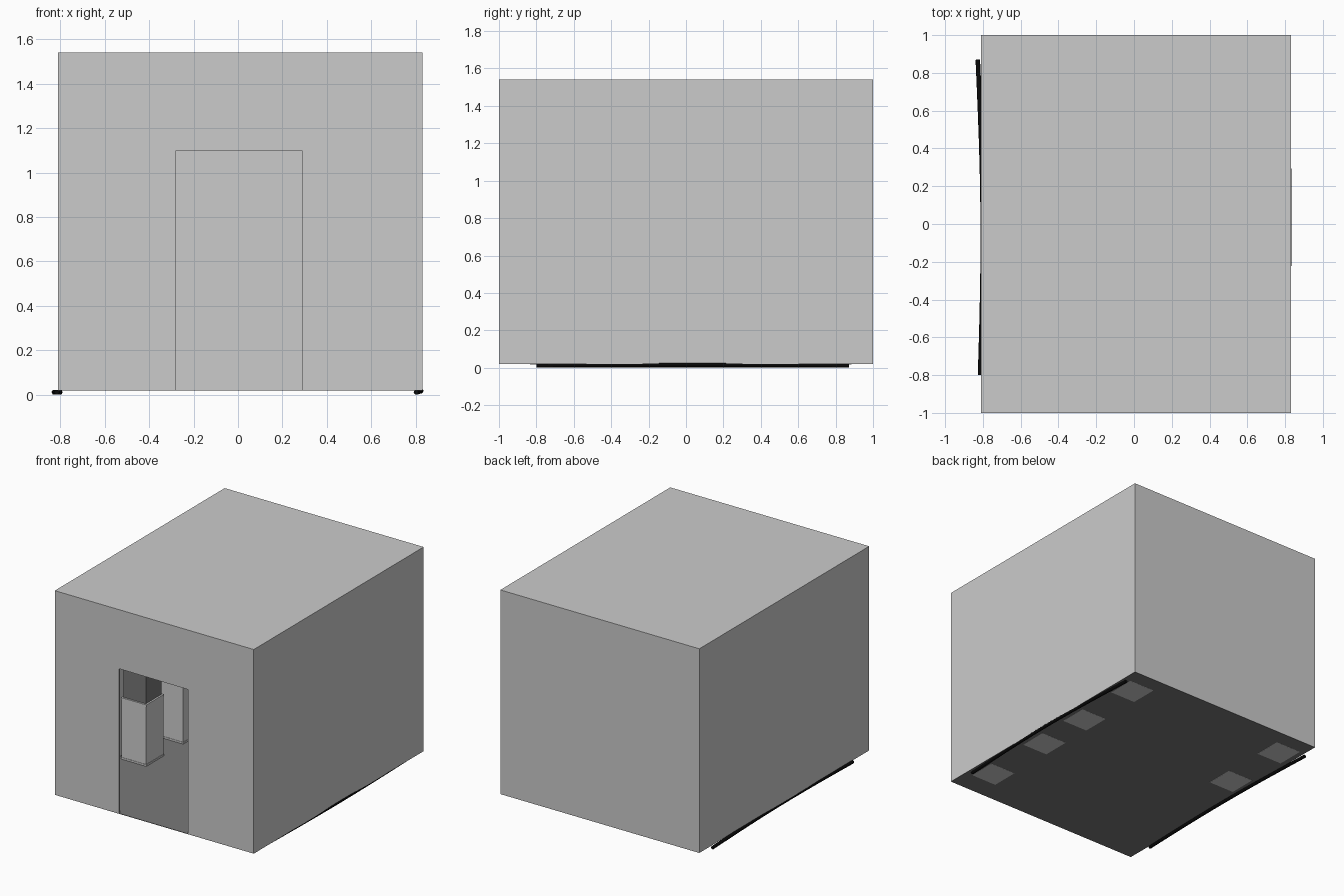
import bpy
import math

if "Cube" in bpy.data.objects:
    bpy.data.objects.remove(bpy.data.objects["Cube"])


def material(name, r, g, b):
    m = bpy.data.materials.new(name)
    m.diffuse_color = (r, g, b, 1)
    m.use_nodes = True
    m.node_tree.nodes["Principled BSDF"].inputs["Base Color"].default_value = m.diffuse_color
    return m


wall_grey = material("wall_grey", 0.6, 0.6, 0.6)
floor_grey = material("floor_grey", 0.19, 0.19, 0.19)
plinth_grey = material("plinth_grey", 0.62, 0.62, 0.62)
case_grey = material("case_grey", 0.18, 0.18, 0.18)
cable_black = material("cable_black", 0.003, 0.003, 0.003)


def box(name, x0, x1, y0, y1, z0, z1, mat):
    bpy.ops.mesh.primitive_cube_add(size=1, location=((x0 + x1) / 2, (y0 + y1) / 2, (z0 + z1) / 2))
    o = bpy.context.object
    o.name = name
    o.scale = (x1 - x0, y1 - y0, z1 - z0)
    bpy.ops.object.transform_apply(location=False, rotation=False, scale=True)
    o.data.materials.append(mat)
    return o


# Room shell: side walls, back wall, roof and floor
L, R, T = -0.81, 0.83, 0.012
Z0, Z1 = 0.02, 1.54
box("left_wall", L, L + T, -1, 1, Z0, Z1, wall_grey)
box("right_wall", R - T, R, -1, 1, Z0, Z1, wall_grey)
box("back_wall", L + T, R - T, 1 - T, 1, Z0, Z1, wall_grey)
box("roof", L + T, R - T, -1, 1 - T, Z1 - T, Z1, wall_grey)
box("floor", L, R, -1, 1, Z0 - 0.001, Z0 + 0.002, floor_grey)

# Front wall as one upside-down U profile around the doorway
DL, DR, DT = -0.28, 0.29, 1.10
outline = [(L + T, Z0), (L + T, Z1 - T), (R - T, Z1 - T), (R - T, Z0),
           (DR, Z0), (DR, DT - 0.003), (DL, DT), (DL, Z0)]
n = len(outline)
verts = [(x, y, z) for y in (-1, -1 + T) for x, z in outline]
faces = [tuple(range(n)), tuple(reversed(range(n, 2 * n)))]
faces += [(i, i + n, (i + 1) % n + n, (i + 1) % n) for i in range(n)]
mesh = bpy.data.meshes.new("front_wall")
mesh.from_pydata(verts, [], faces)
mesh.materials.append(wall_grey)
front = bpy.data.objects.new("front_wall", mesh)
bpy.context.collection.objects.link(front)

# Display plinths with cases, four along each side wall
for side, cx in (("left", -0.665), ("right", 0.67)):
    for i, cy in enumerate((-0.73, -0.175, 0.26, 0.78)):
        # the two front left plinths do not show through the floor
        base = 0.021 if side == "left" and i < 2 else 0.0185
        for part, h, z0, z1, mat in (
                ("skirting", 0.105, base, 0.035, plinth_grey),
                ("plinth", 0.102, 0.035, 0.465, plinth_grey),
                ("plinth_top", 0.105, 0.465, 0.48, plinth_grey),
                ("case", 0.092, 0.48, 0.74, case_grey)):
            box(f"{side}_{part}_{i + 1}", cx - h, cx + h, cy - h, cy + h, z0, z1, mat)


# Bowed cables along the foot of both side walls
def cable(name, points, radius=0.012):
    c = bpy.data.curves.new(name, "CURVE")
    c.dimensions = "3D"
    c.bevel_depth = radius
    c.bevel_resolution = 1
    c.use_fill_caps = True
    s = c.splines.new("POLY")
    s.points.add(len(points) - 1)
    for p, co in zip(s.points, points):
        p.co = (*co, 1)
    c.materials.append(cable_black)
    o = bpy.data.objects.new(name, c)
    bpy.context.collection.objects.link(o)


steps = 12
left_path, right_path = [], []
for k in range(steps + 1):
    t = k / steps
    y = -0.8 + 1.67 * t
    bow = math.sin(math.pi * t)
    left_path.append((-0.815 - 0.012 * t + 0.02 * bow, y, 0.012))
    right_path.append((0.802 + 0.021 * bow, y, 0.012 + 0.006 * bow))
cable("left_cable", left_path)
cable("right_cable", right_path)
